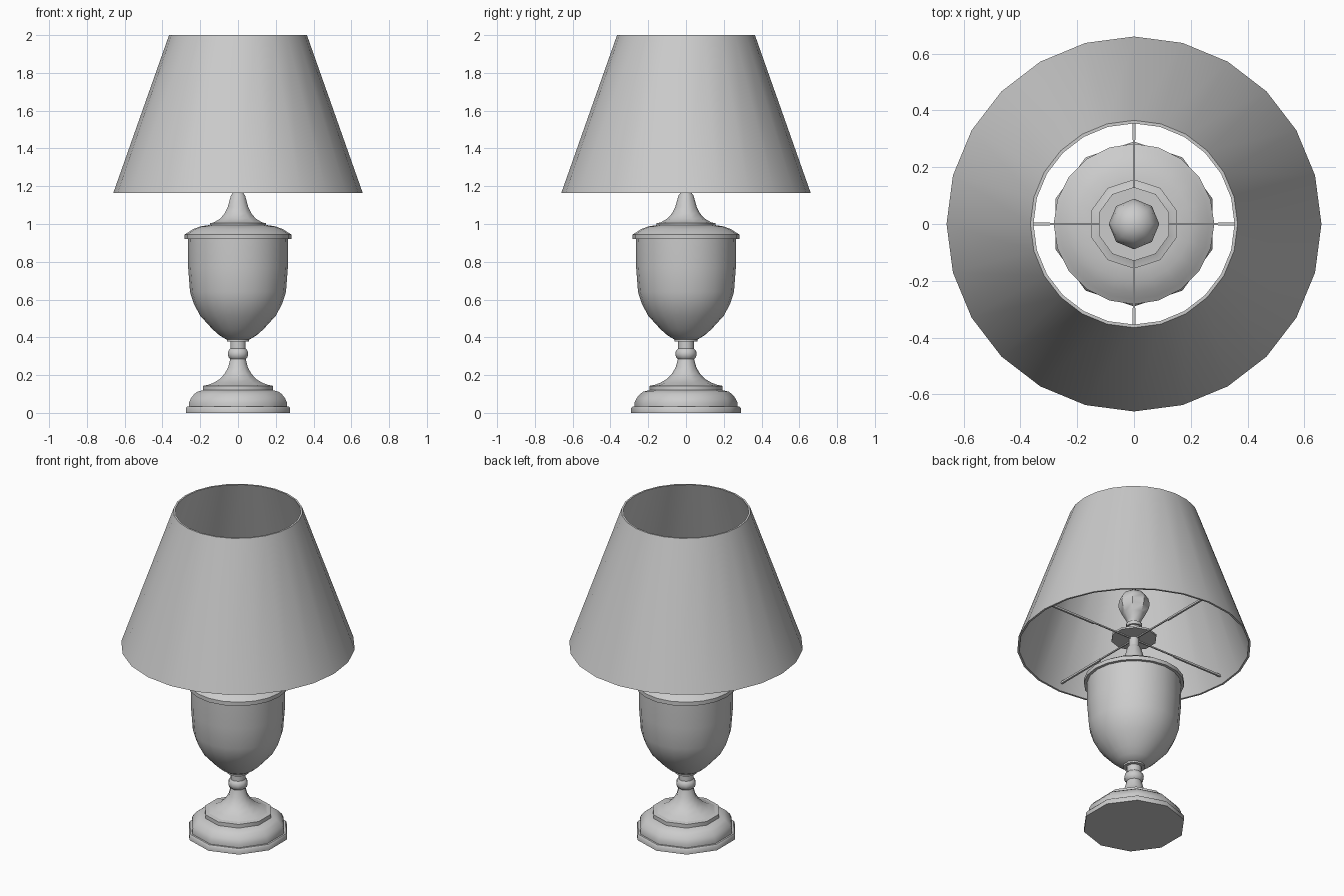
import bpy, bmesh, math


def lathe(name, profile, sides, closed=False):
    """Revolve an (r, z) profile around z, with a vertex on the +y axis."""
    bm = bmesh.new()
    rings = []
    for r, z in profile:
        if r == 0:
            rings.append([bm.verts.new((0, 0, z))] * sides)
        else:
            angles = [math.pi / 2 + 2 * math.pi * i / sides for i in range(sides)]
            rings.append([bm.verts.new((r * math.cos(a), r * math.sin(a), z)) for a in angles])
    pairs = list(zip(rings, rings[1:]))
    if closed:
        pairs.append((rings[-1], rings[0]))
    for low, high in pairs:
        for i in range(sides):
            j = (i + 1) % sides
            bm.faces.new(list(dict.fromkeys((low[i], low[j], high[j], high[i]))))
    bmesh.ops.recalc_face_normals(bm, faces=bm.faces)
    mesh = bpy.data.meshes.new(name)
    bm.to_mesh(mesh)
    bm.free()
    obj = bpy.data.objects.new(name, mesh)
    bpy.context.collection.objects.link(obj)
    bpy.ops.object.select_all(action='DESELECT')
    obj.select_set(True)
    bpy.context.view_layer.objects.active = obj
    bpy.ops.object.shade_smooth_by_angle(angle=math.radians(40))
    return obj


def bar(name, r0, r1, width, height, z, turn):
    """Horizontal bar running outwards from r0 to r1."""
    mid = (r0 + r1) / 2
    bpy.ops.mesh.primitive_cube_add(
        size=1, location=(mid * math.cos(turn), mid * math.sin(turn), z), rotation=(0, 0, turn))
    obj = bpy.context.object
    obj.name = name
    obj.scale = (r1 - r0, width, height)


# Stepped foot
lathe("base", [(0, 0), (0.29, 0), (0.29, 0.025), (0.283, 0.034), (0.272, 0.034),
               (0.272, 0.055), (0.262, 0.078), (0.243, 0.1), (0.225, 0.113), (0.194, 0.12),
               (0.194, 0.143), (0.175, 0.147), (0, 0.147)], 10)

# Flared stem with bead and collar
lathe("stem", [(0, 0.145), (0.175, 0.145), (0.135, 0.16), (0.1, 0.18), (0.075, 0.207),
               (0.055, 0.24), (0.043, 0.285), (0.053, 0.295), (0.057, 0.312), (0.053, 0.33),
               (0.043, 0.34), (0.043, 0.378), (0.062, 0.378), (0.062, 0.39), (0, 0.39)], 10)

# Urn body with rim and domed lid
lathe("urn", [(0, 0.385), (0.06, 0.388), (0.1, 0.412), (0.135, 0.443), (0.2, 0.514),
              (0.235, 0.58), (0.254, 0.64), (0.264, 0.77), (0.266, 0.92), (0.283, 0.92),
              (0.283, 0.944), (0.265, 0.955), (0.24, 0.972), (0.2, 0.987), (0.15, 0.995),
              (0, 0.995)], 20)

# Tapered neck on top of the lid
lathe("neck", [(0, 0.993), (0.157, 0.993), (0.157, 1.004), (0.135, 1.008), (0.1, 1.028),
               (0.075, 1.055), (0.057, 1.09), (0.04, 1.15), (0.033, 1.16), (0.03, 1.165),
               (0.03, 1.22), (0, 1.22)], 10)

# Support disc, socket and bulb
lathe("support_disc", [(0, 1.215), (0.13, 1.215), (0.13, 1.227), (0, 1.227)], 10)
lathe("socket", [(0, 1.225), (0.035, 1.225), (0.035, 1.29), (0.046, 1.29),
                 (0.046, 1.31), (0, 1.31)], 10)
lathe("bulb", [(0, 1.305), (0.036, 1.305), (0.042, 1.33), (0.065, 1.37), (0.084, 1.41),
               (0.089, 1.437), (0.081, 1.473), (0.062, 1.5), (0.034, 1.518), (0, 1.524)], 8)

# Open shade with thin walls
lathe("shade", [(0.66, 1.165), (0.365, 2.0), (0.354, 2.0), (0.648, 1.165)], 24, closed=True)

# Four spokes carrying the shade
for k in range(4):
    bar(f"spoke_inner_{k}", 0.02, 0.30, 0.007, 0.008, 1.212, k * math.pi / 2)
    bar(f"spoke_outer_{k}", 0.295, 0.64, 0.012, 0.012, 1.21, k * math.pi / 2)
